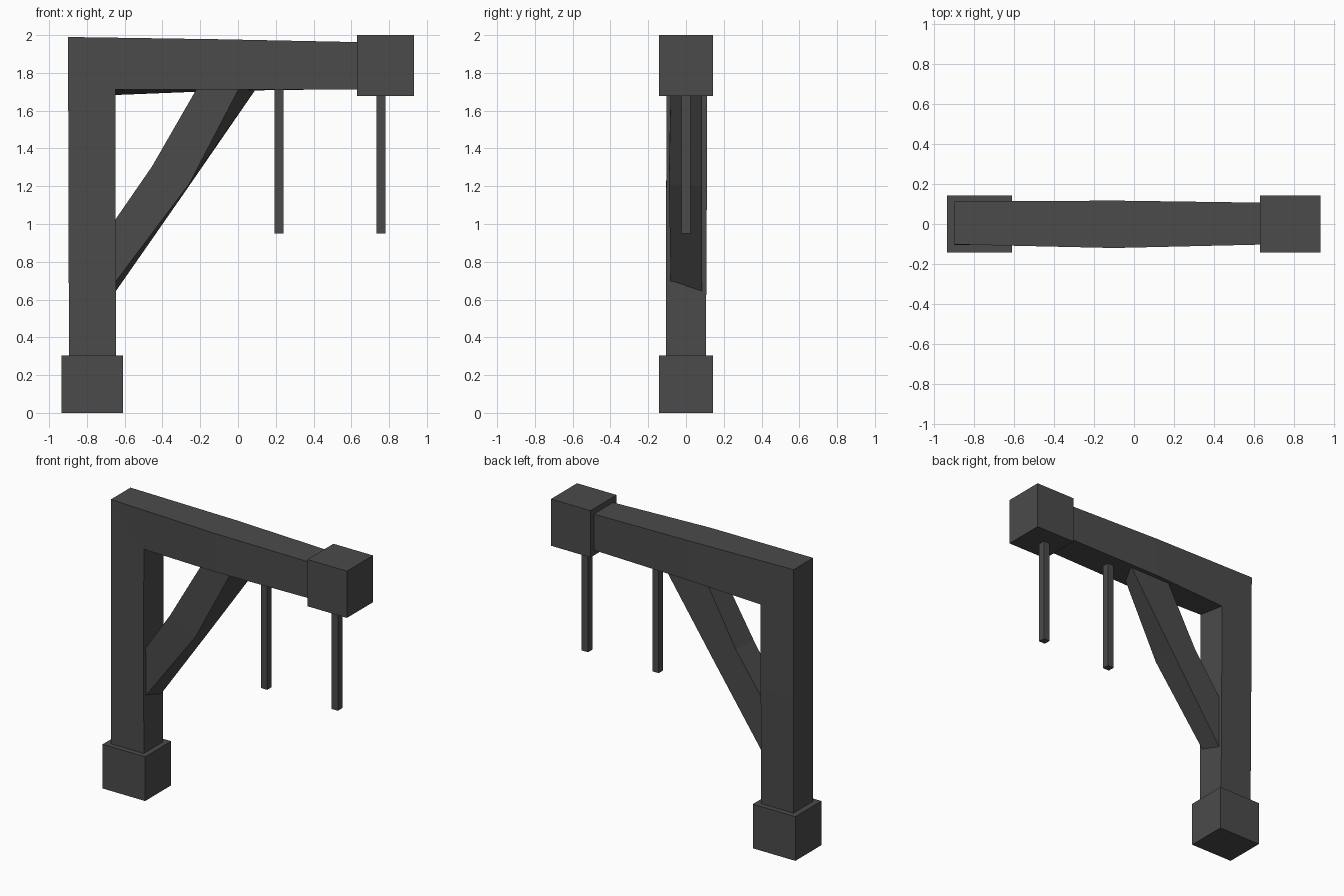
import bpy, bmesh

if "Cube" in bpy.data.objects:
    bpy.data.objects.remove(bpy.data.objects["Cube"])

# Dark charcoal finish shared by every part
charcoal = bpy.data.materials.new("charcoal")
charcoal.diffuse_color = (.07, .07, .07, 1)
charcoal.use_nodes = True
charcoal.node_tree.nodes["Principled BSDF"].inputs["Base Color"].default_value = charcoal.diffuse_color


def finish(name, bm):
    bmesh.ops.recalc_face_normals(bm, faces=bm.faces[:])
    mesh = bpy.data.meshes.new(name)
    bm.to_mesh(mesh)
    bm.free()
    mesh.materials.append(charcoal)
    obj = bpy.data.objects.new(name, mesh)
    bpy.context.collection.objects.link(obj)
    return obj


def box(name, x, y, z):
    bm = bmesh.new()
    bmesh.ops.create_cube(bm, size=1)
    for v in bm.verts:
        v.co = (x[0] + (v.co.x + .5) * (x[1] - x[0]),
                y[0] + (v.co.y + .5) * (y[1] - y[0]),
                z[0] + (v.co.z + .5) * (z[1] - z[0]))
    return finish(name, bm)


def loft(name, rings):
    """Bridge four-cornered rings along a path and cap both ends."""
    bm = bmesh.new()
    loops = [[bm.verts.new(p) for p in ring] for ring in rings]
    for a, b in zip(loops, loops[1:]):
        for i in range(4):
            j = (i + 1) % 4
            bm.faces.new((a[i], a[j], b[j], b[i]))
    bm.faces.new(loops[0])
    bm.faces.new(loops[-1])
    return finish(name, bm)


def ring(outer, inner, front, back, back_inner=None):
    """Cross-section from (x, z) outer and inner points at front and back y."""
    bi = back_inner or inner
    return [(outer[0], front, outer[1]), (inner[0], front, inner[1]),
            (bi[0], back, bi[1]), (outer[0], back, outer[1])]


# Foot block and beam end block
box("foot_block", (-.935, -.61), (-.142, .142), (0, .305))
box("beam_end_block", (.63, .932), (-.142, .142), (1.677, 2))

# Post and beam, mitred together at the corner
loft("post_and_beam", [
    ring((-.895, .25), (-.646, .25), -.105, .105),
    ring((-.897, 1.1), (-.648, 1.1), -.105, .11),
    ring((-.90, 1.99), (-.648, 1.713), -.102, .112, (-.648, 1.683)),
    ring((-.10, 1.978), (-.10, 1.713), -.12, .117, (-.10, 1.705)),
    ring((.68, 1.962), (.68, 1.713), -.102, .106, (.68, 1.715)),
])

# Slightly crooked diagonal brace, ends buried in post and beam
loft("diagonal_brace", [
    [(-.70, -.08, .95), (-.70, -.08, .625), (-.70, .085, .568), (-.70, .085, .94)],
    [(-.455, -.09, 1.305), (-.26, -.09, 1.21), (-.26, .085, 1.2), (-.44, .085, 1.305)],
    [(-.193, -.08, 1.76), (.027, -.08, 1.76), (.126, .085, 1.76), (-.19, .085, 1.76)],
])

# Hanging rods
for i, x in enumerate((.216, .756)):
    box(f"hanging_rod_{i + 1}", (x - .024, x + .024), (-.024, .024), (.95, 1.75))
